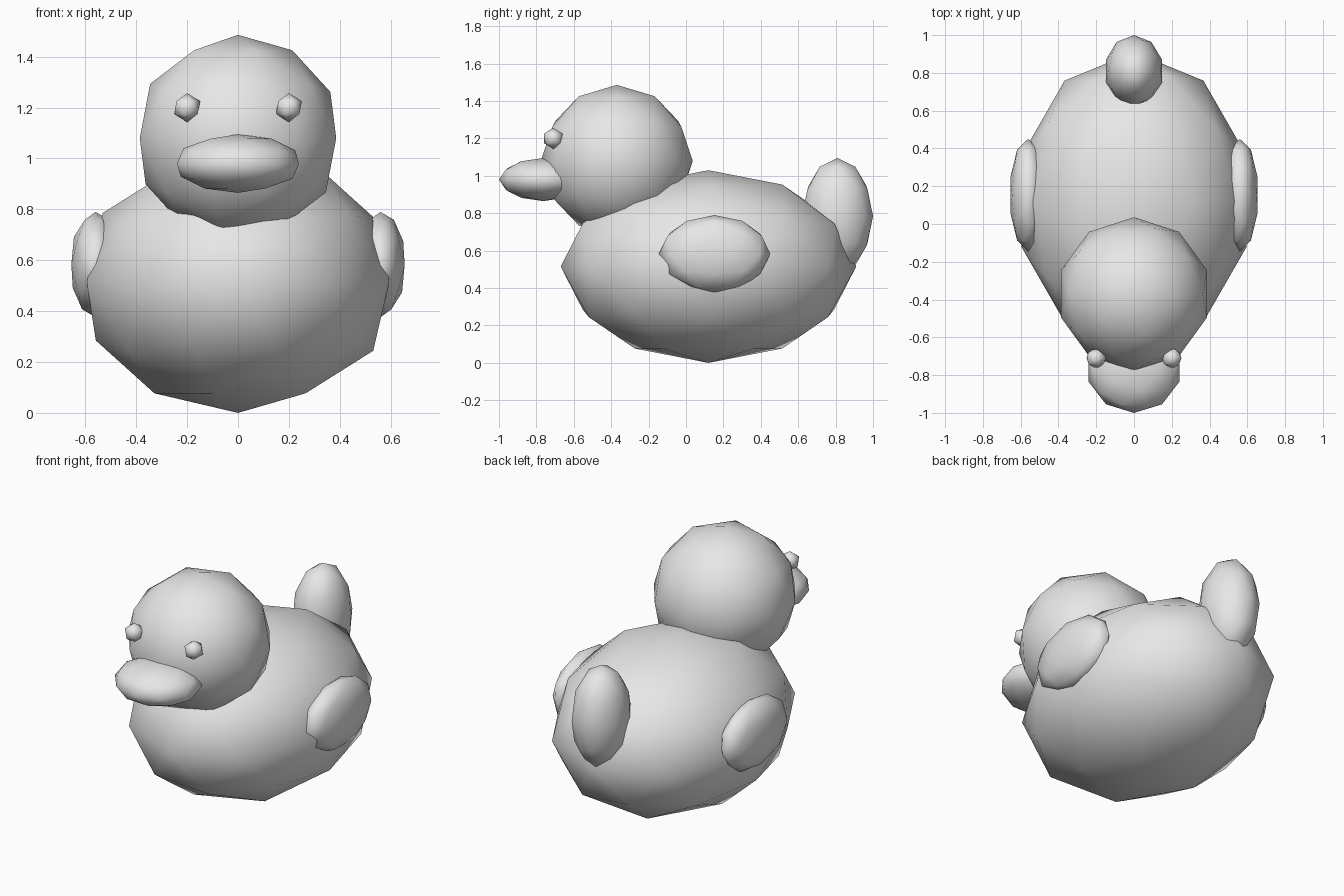
import bpy

cube = bpy.data.objects.get("Cube")
if cube:
    bpy.data.objects.remove(cube, do_unlink=True)

# Single plain grey for the whole toy
grey = bpy.data.materials.new("light_grey")
grey.use_nodes = True
grey.diffuse_color = (0.8, 0.8, 0.8, 1)
grey.node_tree.nodes["Principled BSDF"].inputs["Base Color"].default_value = (0.8, 0.8, 0.8, 1)


def blob(name, centre, radii, detail=2):
    """Smooth low-poly icosphere stretched to the given radii."""
    bpy.ops.mesh.primitive_ico_sphere_add(subdivisions=detail, radius=1, location=centre)
    obj = bpy.context.object
    obj.name = name
    obj.scale = radii
    bpy.ops.object.transform_apply(location=False, rotation=False, scale=True)
    bpy.ops.object.shade_smooth()
    obj.data.materials.append(grey)
    return obj


# Body, head, beak and upright tail
blob("body", (0, 0.12, 0.515), (0.625, 0.79, 0.515))
blob("head", (0, -0.37, 1.08), (0.406, 0.406, 0.406))
blob("beak", (0, -0.763, 0.98), (0.252, 0.237, 0.115))
blob("tail", (0, 0.81, 0.785), (0.157, 0.19, 0.31))

# Paired wings and eyes
for side, s in (("left", 1), ("right", -1)):
    blob(side + "_wing", (s * 0.56, 0.153, 0.583), (0.1, 0.298, 0.207))
    blob(side + "_eye", (s * 0.2, -0.71, 1.2), (0.057, 0.057, 0.057), detail=1)
